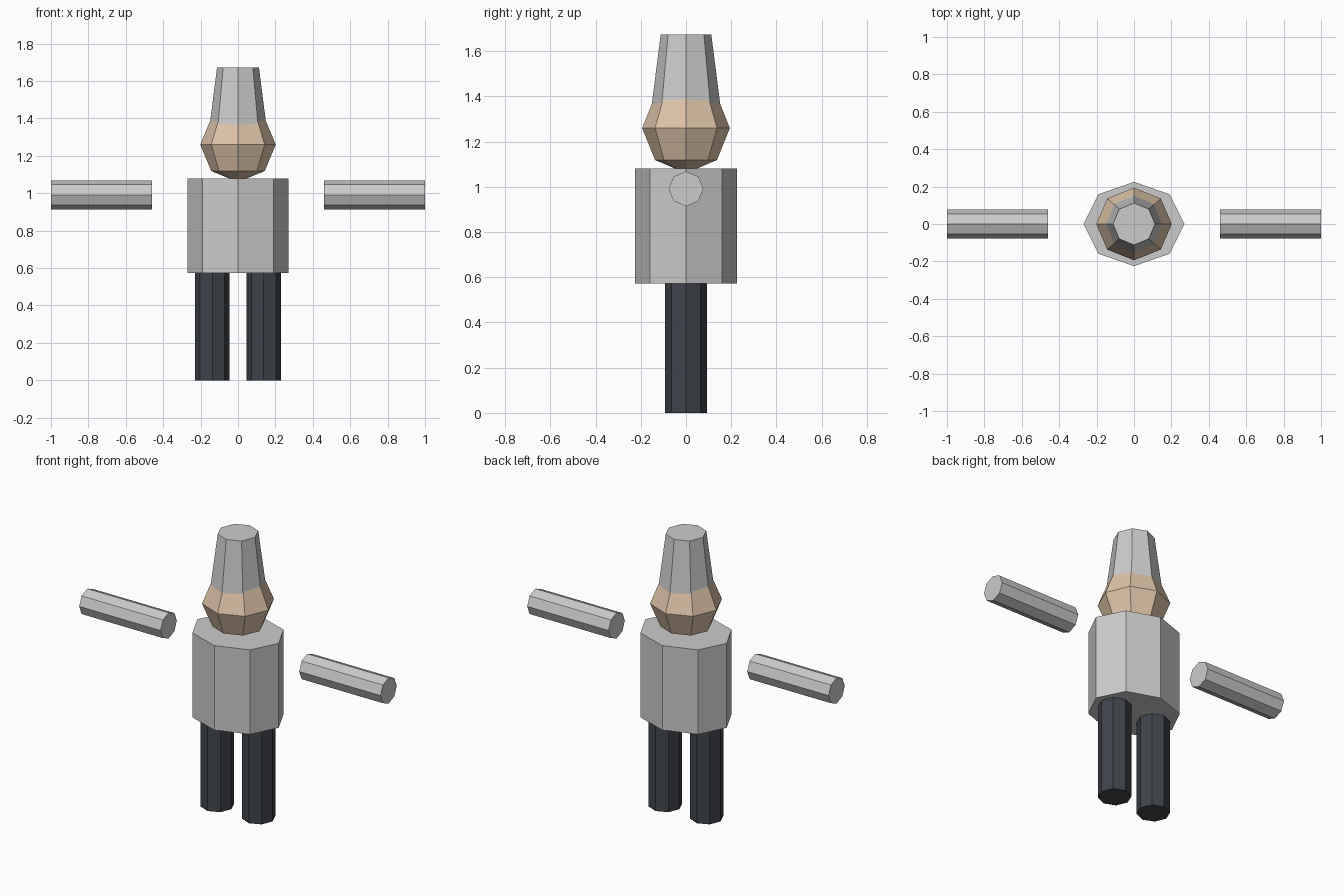
import bpy
from math import pi

if "Cube" in bpy.data.objects:
    bpy.data.objects.remove(bpy.data.objects["Cube"])


def material(name, rgb):
    m = bpy.data.materials.new(name)
    m.diffuse_color = (*rgb, 1)
    m.use_nodes = True
    m.node_tree.nodes["Principled BSDF"].inputs["Base Color"].default_value = m.diffuse_color
    return m


def finish(name, mat=None):
    ob = bpy.context.object
    ob.name = name
    if mat:
        ob.data.materials.append(mat)
    return ob


def frustum(name, z0, z1, r0, r1, x=0, mat=None):
    bpy.ops.mesh.primitive_cone_add(vertices=8, radius1=r0, radius2=r1, depth=z1 - z0,
                                    location=(x, 0, (z0 + z1) / 2))
    return finish(name, mat)


dark = material("dark_cloth", (0.05, 0.058, 0.07))
skin = material("skin", (0.73, 0.55, 0.39))

# Torso: slightly flattened octagonal prism
torso = frustum("torso", 0.573, 1.08, 0.27, 0.27)
torso.scale.y = 0.225 / 0.27

# Head: eight-sided, four-ring ball sunk a little into the torso
bpy.ops.mesh.primitive_uv_sphere_add(segments=8, ring_count=4, radius=1, location=(0, 0, 1.26))
head = finish("head", skin)
head.scale = (0.202, 0.194, 0.2)

# Tall tapered hat
frustum("hat", 1.345, 1.673, 0.154, 0.112)

# Legs and detached arms, mirrored left and right
for side, s in (("left", -1), ("right", 1)):
    frustum(side + "_leg", 0, 0.58, 0.092, 0.092, s * 0.137, dark)
    bpy.ops.mesh.primitive_cylinder_add(vertices=8, radius=0.077, depth=0.54,
                                        location=(s * 0.73, 0, 0.991), rotation=(0, pi / 2, 0))
    finish(side + "_arm")
